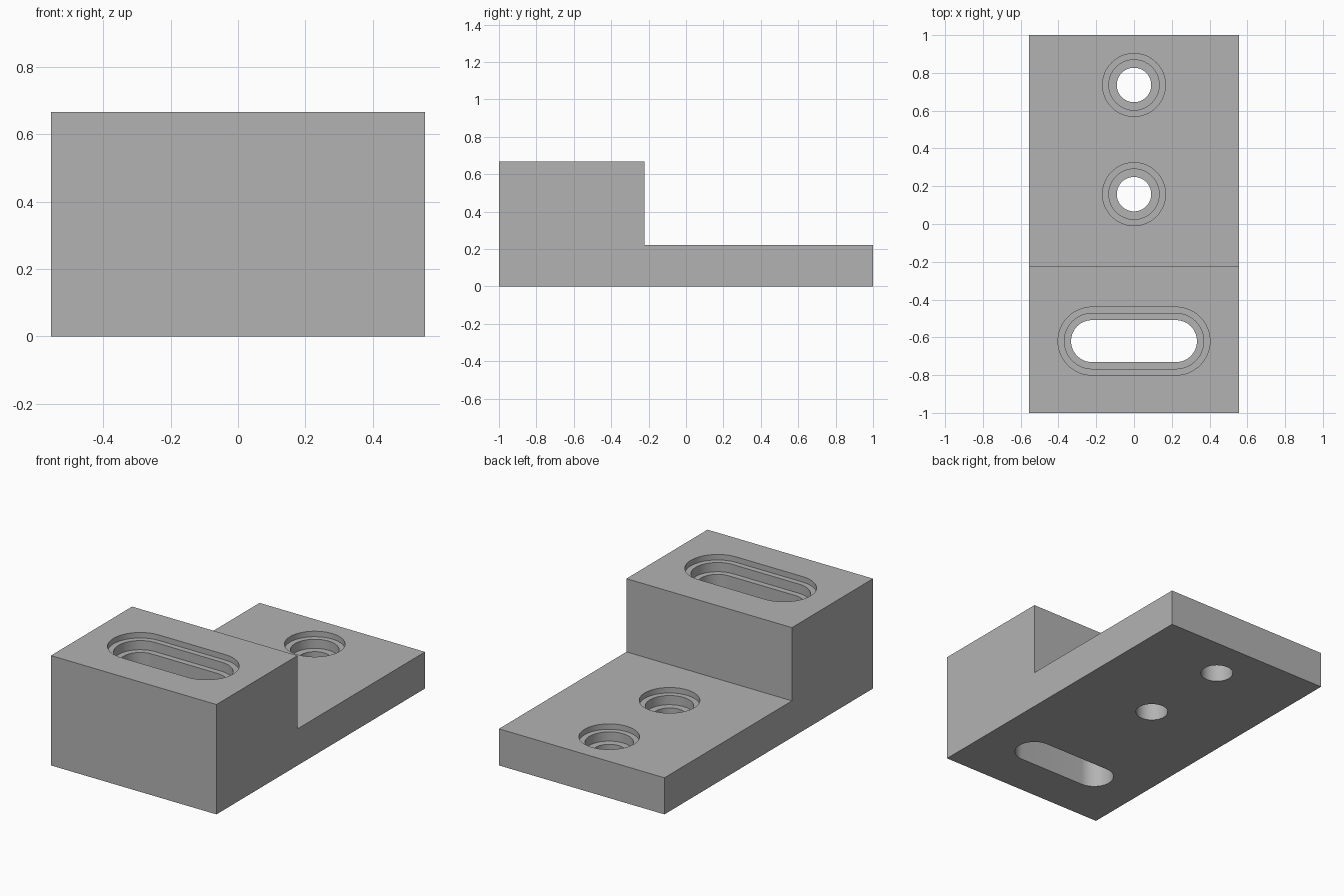
import bpy, bmesh, math

cube = bpy.data.objects.get("Cube")
if cube:
    bpy.data.objects.remove(cube, do_unlink=True)

U = 2 / 90                      # one millimetre in model units
HALF_W, HALF_L = 25 * U, 45 * U
LOW_Z, HIGH_Z, STEP_Y = 10 * U, 30 * U, -10 * U

grey = bpy.data.materials.new("plain grey")
grey.use_nodes = True
grey.diffuse_color = (0.45, 0.45, 0.45, 1)
grey.node_tree.nodes["Principled BSDF"].inputs["Base Color"].default_value = (0.45, 0.45, 0.45, 1)


def add_object(name, bm):
    bmesh.ops.recalc_face_normals(bm, faces=bm.faces[:])
    mesh = bpy.data.meshes.new(name)
    bm.to_mesh(mesh)
    bm.free()
    mesh.materials.append(grey)
    obj = bpy.data.objects.new(name, mesh)
    bpy.context.collection.objects.link(obj)
    return obj


def outline(radius, half, segments=32):
    """Round-ended slot outline; a plain circle when half is zero."""
    points = []
    for side, start in ((1, -math.pi / 2), (-1, math.pi / 2)):
        count = segments + 1 if half else segments
        for i in range(count):
            a = start + math.pi * i / segments
            points.append((side * half + radius * math.cos(a), radius * math.sin(a)))
    return points


def stepped_cutter(name, y, top, half, radii):
    """Stack of outlines: shallow recess, counterbore, through hole."""
    wide, middle, narrow = radii
    ledge_1, ledge_2 = top - 1.5 * U, top - 4 * U
    levels = ((wide, top + 0.1), (wide, ledge_1), (middle, ledge_1),
              (middle, ledge_2), (narrow, ledge_2), (narrow, -0.1))
    bm = bmesh.new()
    rings = [[bm.verts.new((px, y + py, z)) for px, py in outline(r, half)]
             for r, z in levels]
    for a, b in zip(rings, rings[1:]):
        for i in range(len(a)):
            j = (i + 1) % len(a)
            bm.faces.new((a[i], a[j], b[j], b[i]))
    bm.faces.new(rings[0])
    bm.faces.new(rings[-1])
    obj = add_object(name, bm)
    obj.hide_render = True
    return obj


# Stepped block: L-shaped side profile extruded across the width
profile = [(-HALF_L, 0), (HALF_L, 0), (HALF_L, LOW_Z),
           (STEP_Y, LOW_Z), (STEP_Y, HIGH_Z), (-HALF_L, HIGH_Z)]
bm = bmesh.new()
side = bm.faces.new([bm.verts.new((-HALF_W, y, z)) for y, z in profile])
extruded = bmesh.ops.extrude_face_region(bm, geom=[side])["geom"]
bmesh.ops.translate(bm, vec=(2 * HALF_W, 0, 0),
                    verts=[v for v in extruded if isinstance(v, bmesh.types.BMVert)])
block = add_object("stepped_block", bm)

# Two counterbored holes in the low plate, one slot in the raised block
hole_radii = (7.5 * U, 6 * U, 4.1 * U)
slot_radii = (8.1 * U, 6.6 * U, 5 * U)
cutters = [
    stepped_cutter("back_hole_cutter", 0.736, LOW_Z, 0, hole_radii),
    stepped_cutter("middle_hole_cutter", 0.158, LOW_Z, 0, hole_radii),
    stepped_cutter("slot_cutter", -0.62, HIGH_Z, 10 * U, slot_radii),
]

bpy.ops.object.select_all(action='DESELECT')
block.select_set(True)
bpy.context.view_layer.objects.active = block
for cutter in cutters:
    mod = block.modifiers.new(cutter.name, 'BOOLEAN')
    mod.operation = 'DIFFERENCE'
    mod.solver = 'EXACT'
    mod.object = cutter
    bpy.ops.object.modifier_apply(modifier=mod.name)
    bpy.data.objects.remove(cutter, do_unlink=True)

bpy.ops.object.shade_smooth_by_angle(angle=math.radians(30))
